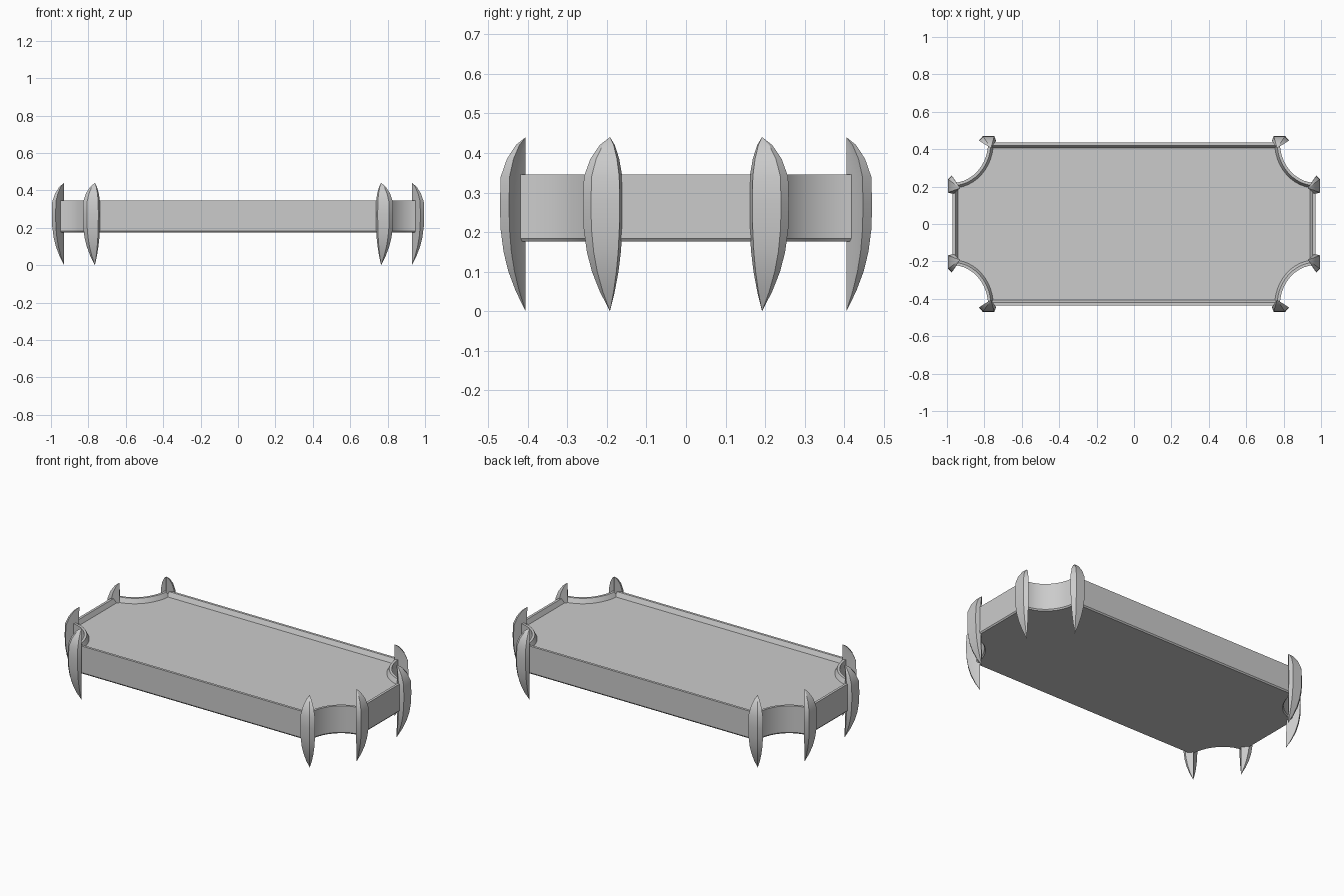
import bpy, bmesh
from math import asin, pi, sin, cos

if "Cube" in bpy.data.objects:
    bpy.data.objects.remove(bpy.data.objects["Cube"])

X, Y = 0.97, 0.435          # half extents of the tray
RX, RY = 0.19, 0.215        # radii of the scooped corners
ARC = 10


def loft(name, rings, tips=None, angle=35):
    """Skin a stack of equal-length rings; close with tip points or flat caps."""
    bm = bmesh.new()
    vs = [[bm.verts.new(p) for p in r] for r in rings]
    n = len(vs[0])
    for a, b in zip(vs, vs[1:]):
        for i in range(n):
            j = (i + 1) % n
            bm.faces.new((a[i], a[j], b[j], b[i]))
    if tips:
        for ring, tip in ((vs[0], tips[0]), (vs[-1], tips[1])):
            t = bm.verts.new(tip)
            for i in range(n):
                bm.faces.new((ring[i], ring[(i + 1) % n], t))
    else:
        bm.faces.new(vs[0])
        bm.faces.new(vs[-1])
    bmesh.ops.recalc_face_normals(bm, faces=bm.faces)
    me = bpy.data.meshes.new(name)
    bm.to_mesh(me)
    bm.free()
    ob = bpy.data.objects.new(name, me)
    bpy.context.collection.objects.link(ob)
    bpy.ops.object.select_all(action='DESELECT')
    ob.select_set(True)
    bpy.context.view_layer.objects.active = ob
    bpy.ops.object.shade_smooth_by_angle(angle=angle * pi / 180)
    return ob


def outline(d, z):
    """Tray outline with scooped corners, inset by d."""
    rx, ry = RX + d, RY + d
    a0 = pi + asin(d / ry)               # meets the long side
    a1 = 1.5 * pi - asin(d / rx)         # meets the short side
    arc = []
    for i in range(ARC + 1):
        a = a0 + (a1 - a0) * i / ARC
        arc.append((X + rx * cos(a), Y + ry * sin(a)))
    pts = []
    for sx, sy in ((1, 1), (1, -1), (-1, -1), (-1, 1)):
        q = arc if sx * sy > 0 else arc[::-1]
        pts += [(sx * x, sy * y, z) for x, y in q]
    return pts


# Tray: bevelled bottom edge, straight wall, raised rim and sunken floor
loft("tray", [outline(d, z) for d, z in (
    (0.006, 0.176), (0, 0.184), (0, 0.345), (0.015, 0.345), (0.028, 0.318))])

# Claws: cross-section shrinking towards a back edge that ends in points
PROFILE = [(0.05, .38), (0.10, .67), (0.15, .86), (0.21, .98), (0.275, 1),
           (0.34, .97), (0.385, .73), (0.42, .38)]
LONG = [(0.737, 0.445), (0.747, 0.47), (0.808, 0.47),
        (0.83, 0.447), (0.80, 0.432), (0.765, 0.405)]
SHORT = [(0.965, 0.16), (0.995, 0.168), (0.995, 0.24),
         (0.975, 0.26), (0.958, 0.235), (0.93, 0.192)]

for label, section in (("long_side", LONG), ("short_side", SHORT)):
    tx, ty = section[-1]
    for sx in (1, -1):
        for sy in (1, -1):
            rings = [[(sx * (tx + (x - tx) * s), sy * (ty + (y - ty) * s), z)
                      for x, y in section[:-1] + [(tx + 0.001, ty + 0.001)]]
                     for z, s in PROFILE]
            name = "%s_claw_%s_%s" % (label, "right" if sx > 0 else "left",
                                      "back" if sy > 0 else "front")
            loft(name, rings, ((sx * tx, sy * ty, 0.0), (sx * tx, sy * ty, 0.44)), 25)
